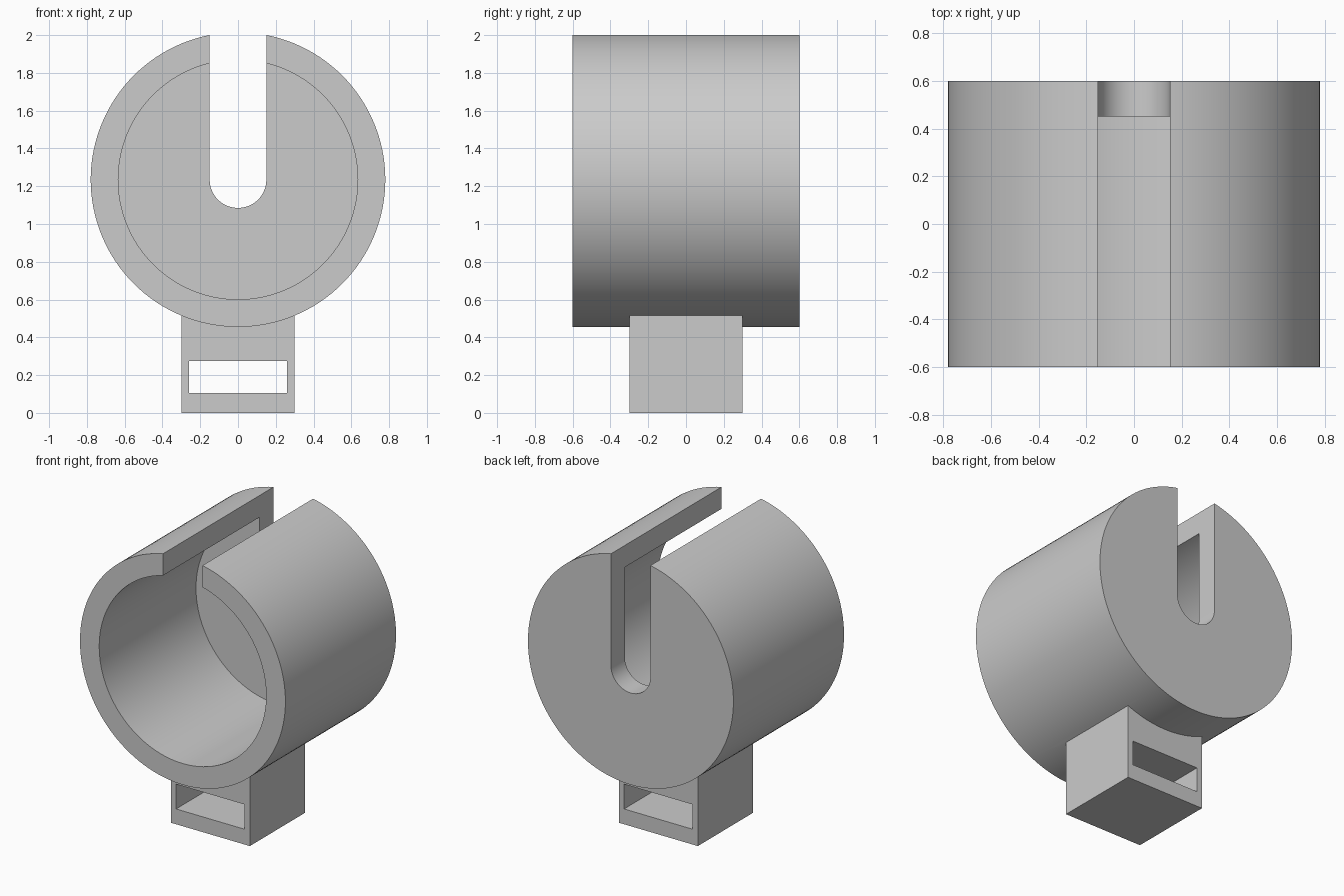
import bpy
import bmesh
from math import cos, sin, pi, radians

cube = bpy.data.objects.get("Cube")
if cube:
    bpy.data.objects.remove(cube, do_unlink=True)

R_OUT, R_IN, SLOT, AXIS_Z = 0.78, 0.634, 0.15, 1.235
FRONT, BACK, WALL = -0.6, 0.6, 0.15

grey = bpy.data.materials.new("plain grey")
grey.use_nodes = True
colour = (0.6, 0.6, 0.6, 1)
grey.diffuse_color = colour
grey.node_tree.nodes["Principled BSDF"].inputs["Base Color"].default_value = colour


def arc(radius, start, end, steps):
    """Points of an arc around the barrel axis, in x and z."""
    angles = [start + (end - start) * i / steps for i in range(steps + 1)]
    return [(radius * cos(a), AXIS_Z + radius * sin(a)) for a in angles]


def rect(x, z0, z1):
    return [(-x, z0), (x, z0), (x, z1), (-x, z1)]


def prism(name, profile, y0, y1):
    """Extrude an x-z outline along y."""
    bm = bmesh.new()
    face = bm.faces.new([bm.verts.new((x, y0, z)) for x, z in profile])
    moved = bmesh.ops.extrude_face_region(bm, geom=[face])["geom"]
    verts = [v for v in moved if isinstance(v, bmesh.types.BMVert)]
    bmesh.ops.translate(bm, verts=verts, vec=(0, y1 - y0, 0))
    bmesh.ops.recalc_face_normals(bm, faces=bm.faces)
    mesh = bpy.data.meshes.new(name)
    bm.to_mesh(mesh)
    bm.free()
    mesh.materials.append(grey)
    obj = bpy.data.objects.new(name, mesh)
    bpy.context.collection.objects.link(obj)
    return obj


def combine(target, other, operation):
    """Apply a boolean and discard the helper."""
    mod = target.modifiers.new("combine", "BOOLEAN")
    mod.operation, mod.solver, mod.object = operation, "EXACT", other
    bpy.ops.object.select_all(action="DESELECT")
    bpy.context.view_layer.objects.active = target
    target.select_set(True)
    bpy.ops.object.modifier_apply(modifier=mod.name)
    bpy.data.objects.remove(other, do_unlink=True)


# Barrel and the strap block beneath it
holder = prism("slotted_cup_holder", arc(R_OUT, 0, 2 * pi, 128)[:-1], FRONT, BACK)
combine(holder, prism("strap_block", rect(0.3, 0, 0.53), -0.3, 0.3), "UNION")

# Bore, open at the front and closed by the back wall
bore = prism("bore_cutter", arc(R_IN, 0, 2 * pi, 128)[:-1], FRONT - 0.1, BACK - WALL)
combine(holder, bore, "DIFFERENCE")

# Round-bottomed slot through the top and back wall
slot = arc(SLOT, pi, 2 * pi, 32) + [(SLOT, 2.2), (-SLOT, 2.2)]
combine(holder, prism("slot_cutter", slot, FRONT - 0.2, BACK + 0.2), "DIFFERENCE")

# Strap opening through the block
combine(holder, prism("strap_cutter", rect(0.26, 0.105, 0.275), -0.5, 0.5), "DIFFERENCE")

bpy.ops.object.shade_smooth_by_angle(angle=radians(30))
